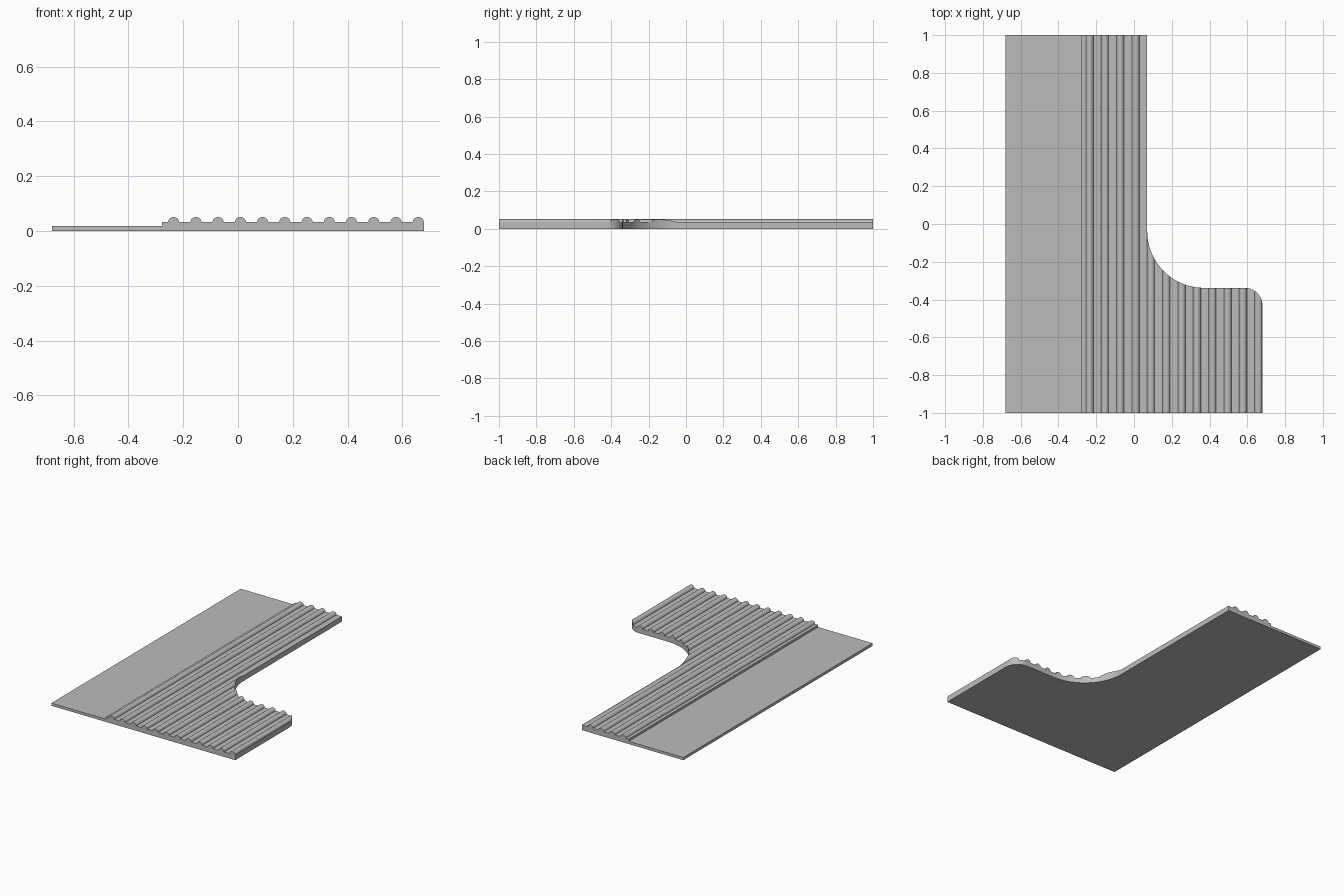
import bpy
import bmesh
from math import cos, sin, pi, radians
from mathutils import Vector, Matrix

cube = bpy.data.objects.get("Cube")
if cube:
    bpy.data.objects.remove(cube, do_unlink=True)

LEFT, RIGHT, STEP, NECK = -0.68, 0.68, -0.277, 0.07
THIN, SLAB = 0.018, 0.033
RIBS, FIRST, PITCH, RIB_W, RIB_H = 12, -0.235, 0.0812, 0.02, 0.018
SHELF, INNER_R, OUTER_R = -0.338, 0.3, 0.093


def arc(cx, cy, rx, ry, start, end, steps):
    """Points on an elliptical arc, angles in degrees."""
    angles = [radians(start + (end - start) * i / steps) for i in range(steps + 1)]
    return [(cx + rx * cos(a), cy + ry * sin(a)) for a in angles]


def prism(name, points, matrix, depth):
    """Extrude a closed 2D outline along its local z, then place it."""
    bm = bmesh.new()
    face = bm.faces.new([bm.verts.new((x, y, 0)) for x, y in points])
    top = bmesh.ops.extrude_face_region(bm, geom=[face])["geom"]
    bmesh.ops.translate(bm, vec=Vector((0, 0, depth)),
                        verts=[v for v in top if isinstance(v, bmesh.types.BMVert)])
    bm.transform(matrix)
    bmesh.ops.recalc_face_normals(bm, faces=bm.faces)
    mesh = bpy.data.meshes.new(name)
    bm.to_mesh(mesh)
    bm.free()
    obj = bpy.data.objects.new(name, mesh)
    bpy.context.collection.objects.link(obj)
    return obj


grey = bpy.data.materials.new("plain_grey")
grey.use_nodes = True
grey.diffuse_color = (0.5, 0.5, 0.5, 1)
grey.node_tree.nodes["Principled BSDF"].inputs["Base Color"].default_value = (0.5, 0.5, 0.5, 1)

# Cross-section: thin flange, step, then a slab with rounded ribs
profile = [(LEFT, 0), (LEFT, THIN), (STEP, THIN), (STEP, SLAB)]
for i in range(RIBS):
    profile += arc(FIRST + i * PITCH, SLAB, RIB_W, RIB_H, 180, 0, 16)
profile += [(RIGHT, SLAB), (RIGHT, 0)]
plate = prism("ribbed_plate", profile,
              Matrix.Translation((0, 1, 0)) @ Matrix.Rotation(pi / 2, 4, "X"), 2)
plate.data.materials.append(grey)

# Cutter for the rear notch: concave inner corner and rounded outer corner
notch = [(NECK, 1.1)]
notch += arc(NECK + INNER_R, SHELF + INNER_R, INNER_R, INNER_R, 180, 270, 32)
notch += arc(RIGHT - OUTER_R, SHELF - OUTER_R, OUTER_R, OUTER_R, 90, 0, 16)
notch += [(RIGHT + 0.1, SHELF - OUTER_R), (RIGHT + 0.1, 1.1)]
cutter = prism("notch_cutter", notch, Matrix.Translation((0, 0, -0.1)), 0.3)
cutter.hide_render = True

cut = plate.modifiers.new("notch", "BOOLEAN")
cut.operation = "DIFFERENCE"
cut.solver = "EXACT"
cut.object = cutter

# Apply the cut and smooth the curved faces
bpy.ops.object.select_all(action="DESELECT")
plate.select_set(True)
bpy.context.view_layer.objects.active = plate
bpy.ops.object.modifier_apply(modifier=cut.name)
bpy.data.objects.remove(cutter, do_unlink=True)
bpy.ops.object.shade_smooth_by_angle(angle=radians(30))
